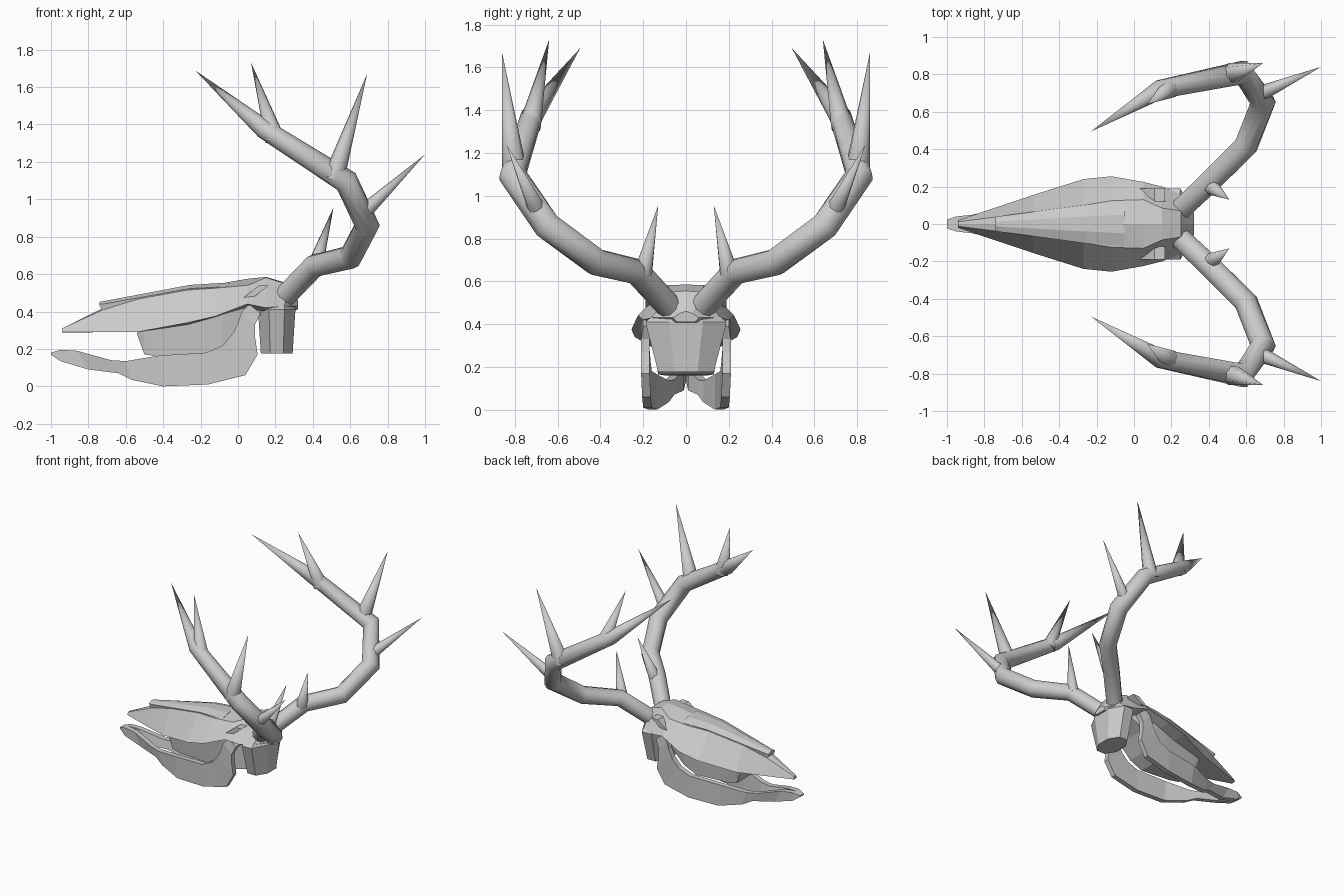
import bpy, bmesh, math
from mathutils import Vector

cube = bpy.data.objects.get("Cube")
if cube:
    bpy.data.objects.remove(cube, do_unlink=True)

bone = bpy.data.materials.new("grey_bone")
bone.use_nodes = True
colour = (0.6, 0.6, 0.6, 1)
bone.diffuse_color = colour
bone.node_tree.nodes["Principled BSDF"].inputs["Base Color"].default_value = colour


def loft(name, rings, mirror=False, smooth=0):
    """Skin a list of equal rings of points and cap both ends."""
    bm = bmesh.new()
    loops = [[bm.verts.new(p) for p in ring] for ring in rings]
    n = len(loops[0])
    for a, b in zip(loops, loops[1:]):
        for i in range(n):
            j = (i + 1) % n
            bm.faces.new((a[i], a[j], b[j], b[i]))
    bm.faces.new(loops[0])
    bm.faces.new(loops[-1])
    bmesh.ops.remove_doubles(bm, verts=bm.verts, dist=0.0005)
    bmesh.ops.recalc_face_normals(bm, faces=bm.faces)
    mesh = bpy.data.meshes.new(name)
    bm.to_mesh(mesh)
    bm.free()
    mesh.materials.append(bone)
    obj = bpy.data.objects.new(name, mesh)
    bpy.context.collection.objects.link(obj)
    if mirror:
        mod = obj.modifiers.new("mirror", 'MIRROR')
        mod.use_axis = (False, True, False)
    if smooth:
        bpy.ops.object.select_all(action='DESELECT')
        obj.select_set(True)
        bpy.context.view_layer.objects.active = obj
        bpy.ops.object.shade_smooth_by_angle(angle=math.radians(smooth))
    return obj


def symmetric(x, half):
    """Full ring across y from half a cross-section, top to bottom."""
    return [(x, y, z) for y, z in half] + [(x, -y, z) for y, z in reversed(half)]


def tube(name, path, radii, sides, smooth):
    """Mirrored tube whose rings follow the bends of the path."""
    pts = [Vector(p) for p in path]
    side = Vector((0, 0, 1))
    rings = []
    for i, p in enumerate(pts):
        before = (p - pts[i - 1]).normalized() if i else Vector()
        after = (pts[i + 1] - p).normalized() if i + 1 < len(pts) else Vector()
        t = (before + after).normalized()
        side = (side - t * side.dot(t)).normalized()
        up = t.cross(side)
        ring = []
        for k in range(sides):
            a = math.tau * k / sides
            ring.append(p + radii[i] * (math.cos(a) * side + math.sin(a) * up))
        rings.append(ring)
    return loft(name, rings, True, smooth)


# Skull: x, top height, shoulder y/z, cheek y/z, underside y/z
skull = [
    (-0.94, 0.31, 0.012, 0.31, 0.02, 0.29, 0.01, 0.287),
    (-0.72, 0.42, 0.04, 0.41, 0.095, 0.29, 0.05, 0.29),
    (-0.54, 0.48, 0.065, 0.465, 0.155, 0.29, 0.1, 0.29),
    (-0.27, 0.53, 0.10, 0.515, 0.24, 0.34, 0.14, 0.33),
    (-0.12, 0.545, 0.125, 0.525, 0.255, 0.375, 0.14, 0.37),
    (0.05, 0.575, 0.13, 0.54, 0.225, 0.44, 0.14, 0.42),
    (0.15, 0.585, 0.085, 0.582, 0.2, 0.42, 0.13, 0.40),
    (0.25, 0.555, 0.07, 0.55, 0.16, 0.43, 0.10, 0.40),
    (0.32, 0.46, 0.03, 0.45, 0.06, 0.43, 0.04, 0.41),
]
loft("skull", [symmetric(x, [(0.001, top), (sy, sz), (cy, cz), (uy, uz)])
               for x, top, sy, sz, cy, cz, uy, uz in skull])

# Nasal bone overhanging the snout
loft("nasal_bone", [
    symmetric(-0.74, [(0.012, 0.452), (0.038, 0.44), (0.034, 0.43)]),
    symmetric(-0.72, [(0.014, 0.455), (0.042, 0.44), (0.04, 0.40)]),
    symmetric(-0.26, [(0.04, 0.542), (0.1, 0.523), (0.09, 0.5)]),
    symmetric(-0.05, [(0.05, 0.555), (0.12, 0.533), (0.11, 0.5)]),
])

# Upper jaw under the cheeks: x, half width, top, bottom
jaw = [(-0.54, 0.09, 0.31, 0.28), (-0.50, 0.09, 0.32, 0.17),
       (-0.42, 0.10, 0.34, 0.16), (-0.18, 0.13, 0.38, 0.165),
       (-0.08, 0.14, 0.40, 0.22), (0.02, 0.14, 0.44, 0.32),
       (0.12, 0.12, 0.45, 0.38)]
loft("upper_jaw", [symmetric(x, [(w + 0.02, top), (w, low)])
                   for x, w, top, low in jaw])

# Braincase stump at the back of the skull
stump = []
for z, rx, ry in ((0.46, 0.09, 0.13), (0.41, 0.10, 0.19), (0.175, 0.085, 0.13)):
    angles = [math.tau * (k + 0.5) / 8 for k in range(8)]
    stump.append([(0.207 + rx * math.cos(a) / 0.924, ry * math.sin(a) / 0.924, z)
                  for a in angles])
loft("braincase", stump)

# Lower jaw: upper edge x/z, lower edge x/z, distance from the middle
mandible = [
    (-1.0, 0.18, -1.0, 0.17, 0.012),
    (-0.95, 0.195, -0.95, 0.135, 0.02),
    (-0.86, 0.19, -0.80, 0.09, 0.03),
    (-0.68, 0.14, -0.64, 0.07, 0.075),
    (-0.60, 0.135, -0.57, 0.035, 0.10),
    (-0.42, 0.165, -0.40, 0.0, 0.155),
    (-0.17, 0.18, -0.16, 0.01, 0.18),
    (-0.08, 0.22, 0.04, 0.06, 0.185),
    (-0.03, 0.28, 0.105, 0.17, 0.19),
    (0.0, 0.34, 0.09, 0.27, 0.19),
    (0.02, 0.40, 0.09, 0.33, 0.19),
    (0.06, 0.44, 0.12, 0.39, 0.18),
]
rings = []
for x1, z1, x2, z2, y in mandible:
    t = min(0.02, y)
    rings.append([(x1, y - t, z1), (x1, y + t, z1), (x2, y + t, z2), (x2, y - t, z2)])
loft("lower_jaw", rings, mirror=True)

# Small slanted brow plates
loft("brow_plate", [[(0.03, y, 0.475), (0.09, y, 0.482),
                     (0.165, y, 0.54), (0.11, y, 0.538)] for y in (0.12, 0.19)],
     mirror=True)

# Antlers with their tines
tube("antler_beam",
     [(0.22, 0.05, 0.45), (0.41, 0.23, 0.645), (0.60, 0.42, 0.69), (0.69, 0.65, 0.86),
      (0.58, 0.81, 1.095), (0.14, 0.72, 1.375), (-0.23, 0.495, 1.69)],
     [0.06, 0.062, 0.065, 0.068, 0.066, 0.052, 0], 10, 50)
tines = {
    "brow_tine": ((0.41, 0.20, 0.64), (0.51, 0.13, 0.955), 0.045),
    "rear_tine": ((0.66, 0.69, 0.92), (1.0, 0.84, 1.24), 0.045),
    "upper_tine": ((0.51, 0.80, 1.11), (0.69, 0.86, 1.67), 0.06),
    "crown_tine": ((0.20, 0.73, 1.32), (0.07, 0.64, 1.73), 0.055),
}
for name, (base, tip, r) in tines.items():
    tube(name, [base, tip], [r, 0], 7, 60)
